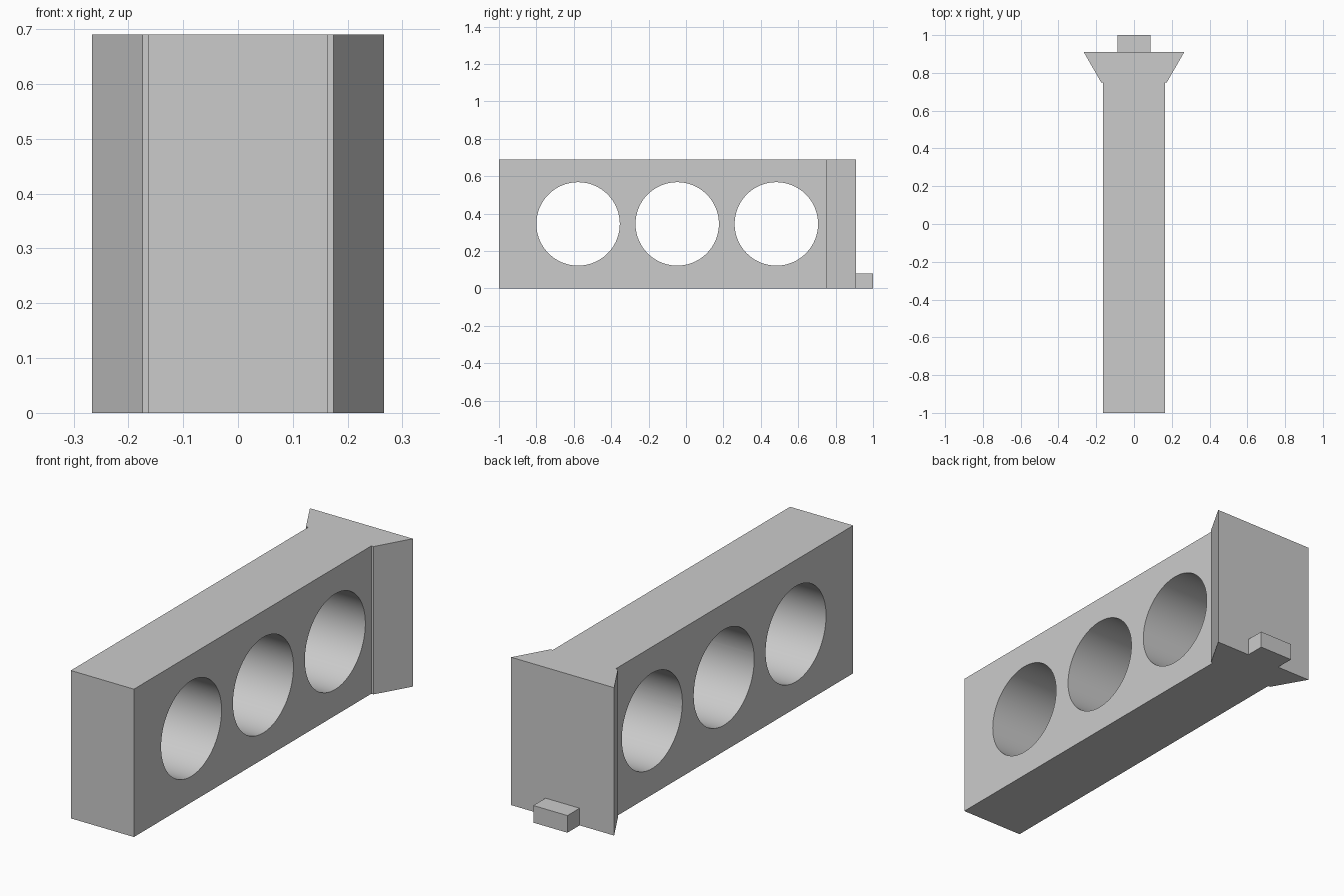
import bpy
import bmesh
import math

cube = bpy.data.objects.get("Cube")
if cube:
    bpy.data.objects.remove(cube, do_unlink=True)

HEIGHT = 0.69
GREY = (0.6, 0.6, 0.6, 1)

grey = bpy.data.materials.new("plain grey")
grey.use_nodes = True
grey.diffuse_color = GREY
grey.node_tree.nodes["Principled BSDF"].inputs["Base Color"].default_value = GREY


def prism(name, outline, height):
    """Extrude a plan outline upward from the ground."""
    bm = bmesh.new()
    base = bm.faces.new([bm.verts.new((x, y, 0)) for x, y in outline])
    top = bmesh.ops.extrude_face_region(bm, geom=[base])["geom"]
    verts = [v for v in top if isinstance(v, bmesh.types.BMVert)]
    bmesh.ops.translate(bm, verts=verts, vec=(0, 0, height))
    bmesh.ops.recalc_face_normals(bm, faces=bm.faces)
    mesh = bpy.data.meshes.new(name)
    bm.to_mesh(mesh)
    bm.free()
    mesh.materials.append(grey)
    obj = bpy.data.objects.new(name, mesh)
    bpy.context.collection.objects.link(obj)
    return obj


def tapered(front_y, back_y, front_half, back_half):
    return [(-front_half, front_y), (front_half, front_y),
            (back_half, back_y), (-back_half, back_y)]


# Long block, wedge-shaped end and small foot tab
body = prism("body", tapered(-1, 0.75, 0.163, 0.163), HEIGHT)
prism("flared_end", tapered(0.75, 0.91, 0.174, 0.266), HEIGHT)
prism("foot_tab", tapered(0.91, 1, 0.088, 0.088), 0.08)

# Three round holes through the block
for i in range(3):
    bpy.ops.mesh.primitive_cylinder_add(
        vertices=96, radius=0.223, depth=1,
        location=(0, -0.577 + 0.53 * i, HEIGHT / 2),
        rotation=(0, math.pi / 2, 0))
    cutter = bpy.context.object
    cutter.name = "hole_cutter"
    cutter.data.materials.append(grey)
    cut = body.modifiers.new("hole", 'BOOLEAN')
    cut.operation = 'DIFFERENCE'
    cut.solver = 'EXACT'
    cut.object = cutter
    bpy.context.view_layer.objects.active = body
    bpy.ops.object.modifier_apply(modifier=cut.name)
    bpy.data.objects.remove(cutter, do_unlink=True)

# Smooth hole walls with crisp rims
bpy.ops.object.select_all(action='DESELECT')
body.select_set(True)
bpy.context.view_layer.objects.active = body
bpy.ops.object.shade_smooth_by_angle(angle=math.radians(30))
